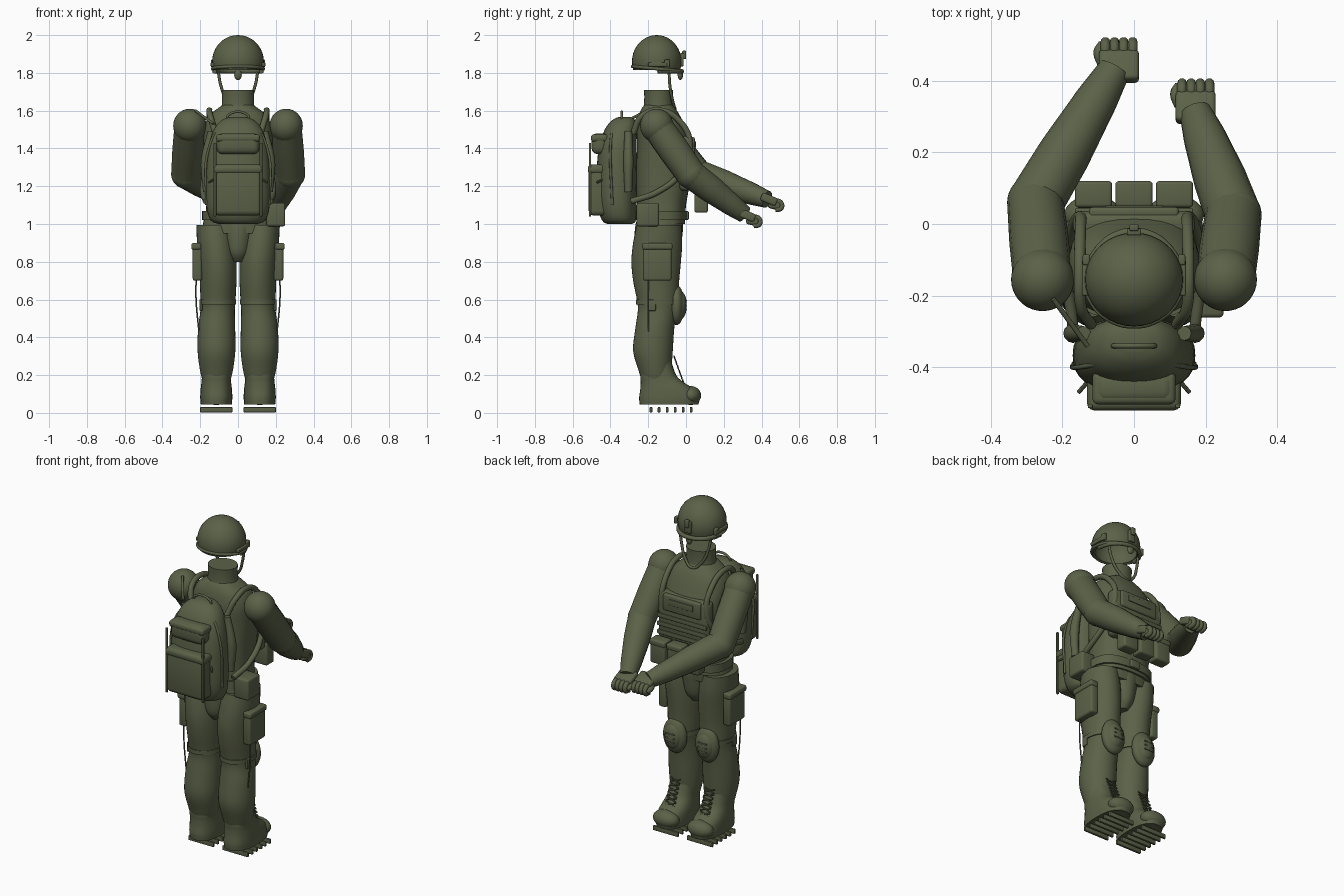
import bpy, bmesh, math
from mathutils import Vector

olive = bpy.data.materials.new("olive_green")
olive.diffuse_color = (0.105, 0.12, 0.064, 1)


def add(name, data):
    ob = bpy.data.objects.new(name, data)
    bpy.context.collection.objects.link(ob)
    data.materials.append(olive)
    return ob


def from_bm(name, bm):
    bmesh.ops.recalc_face_normals(bm, faces=bm.faces)
    me = bpy.data.meshes.new(name)
    bm.to_mesh(me)
    bm.free()
    return add(name, me)


def box(name, c, size, bevel=0.01, rot=(0, 0, 0)):
    bm = bmesh.new()
    bmesh.ops.create_cube(bm, size=1)
    bmesh.ops.scale(bm, vec=size, verts=bm.verts)
    bmesh.ops.bevel(bm, geom=bm.edges[:], offset=min(bevel, min(size) * 0.45), segments=3,
                    profile=0.5, affect='EDGES')
    ob = from_bm(name, bm)
    ob.location, ob.rotation_euler = c, rot
    return ob


def ball(name, c, r, cut=None):
    bm = bmesh.new()
    bmesh.ops.create_uvsphere(bm, u_segments=36, v_segments=20, radius=1)
    bmesh.ops.scale(bm, vec=r, verts=bm.verts)
    if cut is not None:
        bmesh.ops.bisect_plane(bm, geom=bm.verts[:] + bm.edges[:] + bm.faces[:],
                               plane_co=(0, 0, cut), plane_no=(0, 0, 1), clear_inner=True)
    ob = from_bm(name, bm)
    ob.location = c
    return ob


def loft(name, rings, p=2.0, n=36, steps=4):
    """Skin through superellipse rings (cx, cy, z, rx, ry), smoothed between rings."""
    rs = [Vector(r) for r in rings]
    fine = []
    for i in range(len(rs) - 1):
        a, b, c, d = rs[max(i - 1, 0)], rs[i], rs[i + 1], rs[min(i + 2, len(rs) - 1)]
        for k in range(steps):
            t = k / steps
            fine.append(b + (c - a) * (0.5 * t) + (a * 2 - b * 5 + c * 4 - d) * (0.5 * t * t)
                        + (b * 3 - a - c * 3 + d) * (0.5 * t ** 3))
    fine.append(rs[-1])
    bm = bmesh.new()
    loops = []
    for cx, cy, z, rx, ry in fine:
        loop = []
        for k in range(n):
            co, si = math.cos(math.tau * k / n), math.sin(math.tau * k / n)
            loop.append(bm.verts.new((cx + rx * math.copysign(abs(co) ** (2 / p), co),
                                      cy + ry * math.copysign(abs(si) ** (2 / p), si), z)))
        loops.append(loop)
    for a, b in zip(loops, loops[1:]):
        for k in range(n):
            bm.faces.new((a[k], a[(k + 1) % n], b[(k + 1) % n], b[k]))
    bm.faces.new(loops[0])
    bm.faces.new(loops[-1])
    return from_bm(name, bm)


def tube(name, pts, radii, res=6, cyclic=False):
    cu = bpy.data.curves.new(name, 'CURVE')
    cu.dimensions, cu.bevel_depth, cu.bevel_resolution = '3D', 1.0, res
    cu.use_fill_caps, cu.resolution_u = True, 8
    sp = cu.splines.new('BEZIER')
    sp.bezier_points.add(len(pts) - 1)
    sp.use_cyclic_u = cyclic
    for i, (bp, co) in enumerate(zip(sp.bezier_points, pts)):
        bp.co = co
        bp.radius = radii[i] if isinstance(radii, (list, tuple)) else radii
        bp.handle_left_type = bp.handle_right_type = 'AUTO'
    return add(name, cu)


# Helmet, rim, front mount and chin strap
shell = ball("helmet_shell", (0, -0.155, 1.86), (0.137, 0.131, 0.14), cut=-0.045)
sol = shell.modifiers.new("thickness", 'SOLIDIFY')
sol.thickness = 0.014
tube("helmet_rim", [(0.134 * math.cos(a), -0.155 + 0.128 * math.sin(a), 1.822 - 0.012 * math.sin(a))
                    for a in [math.tau * i / 12 for i in range(12)]], 0.009, 3, True)
tube("helmet_brim", [(0.125 * math.cos(a), -0.15 + 0.128 * math.sin(a), 1.808)
                     for a in [math.pi * i / 8 for i in range(9)]], 0.012, 3)
box("helmet_mount", (0, -0.022, 1.87), (0.04, 0.02, 0.07), 0.005)
box("helmet_mount_arm", (0, -0.01, 1.895), (0.025, 0.02, 0.045), 0.005)
ball("helmet_mount_knob", (0, -0.03, 1.79), (0.02, 0.014, 0.028))
tube("chin_strap", [(-0.105, -0.09, 1.81), (-0.09, -0.085, 1.73), (-0.055, -0.07, 1.65), (0, -0.058, 1.61),
                    (0.055, -0.07, 1.65), (0.09, -0.085, 1.73), (0.105, -0.09, 1.81)], 0.008, 3)
for s in (-1, 1):
    box("helmet_side_rail", (s * 0.135, -0.15, 1.845), (0.02, 0.10, 0.022), 0.005)
    box("helmet_side_clip", (s * 0.133, -0.10, 1.85), (0.02, 0.03, 0.04), 0.005)

# Neck and torso
loft("neck", [(0, -0.145, 1.57, 0.105, 0.095), (0, -0.145, 1.62, 0.088, 0.08),
              (0, -0.145, 1.665, 0.084, 0.076), (0, -0.145, 1.71, 0.085, 0.077)])
loft("torso", [(0, -0.13, 1.0, 0.18, 0.125), (0, -0.13, 1.1, 0.168, 0.13), (0, -0.12, 1.25, 0.172, 0.145),
               (0, -0.115, 1.4, 0.182, 0.145), (0, -0.13, 1.5, 0.18, 0.13), (0, -0.14, 1.57, 0.155, 0.11),
               (0, -0.145, 1.61, 0.11, 0.09), (0, -0.145, 1.63, 0.08, 0.075)], p=2.5)
loft("belt", [(0, -0.132, z, 0.19, 0.135) for z in (1.02, 1.07)], p=2.6, steps=1)
box("belt_buckle", (0, 0.005, 1.045), (0.06, 0.02, 0.045), 0.005)

# Chest vest, webbing and magazine pouches
box("vest_front", (0, 0.0, 1.32), (0.34, 0.07, 0.29), 0.025)
box("vest_pocket", (0, 0.032, 1.41), (0.25, 0.03, 0.10), 0.01)
box("vest_patch", (0, 0.048, 1.42), (0.16, 0.008, 0.035), 0.003)
for z in (1.22, 1.27, 1.32):
    box("vest_webbing", (0, 0.037, z), (0.33, 0.012, 0.025), 0.004)
for x in (-0.113, 0, 0.113):
    box("magazine_pouch", (x, 0.08, 1.13), (0.1, 0.072, 0.14), 0.012)
    box("magazine_pouch_flap", (x, 0.083, 1.187), (0.104, 0.074, 0.035), 0.01)
box("hip_pouch", (0.2, -0.202, 1.05), (0.1, 0.118, 0.125), 0.012)

# Backpack with pockets and handle
loft("backpack", [(0, -0.35, 1.0, 0.10, 0.065), (0, -0.355, 1.02, 0.145, 0.09), (0, -0.365, 1.1, 0.168, 0.103),
                  (0, -0.367, 1.25, 0.17, 0.107), (0, -0.362, 1.4, 0.158, 0.10), (0, -0.345, 1.5, 0.128, 0.085),
                  (0, -0.33, 1.55, 0.085, 0.06), (0, -0.325, 1.567, 0.04, 0.03)], p=2.4)
box("backpack_lower_pocket", (0, -0.465, 1.18), (0.25, 0.10, 0.27), 0.025)
box("backpack_lower_flap", (0, -0.47, 1.29), (0.262, 0.10, 0.05), 0.02)
box("backpack_upper_pocket", (0, -0.455, 1.425), (0.225, 0.09, 0.11), 0.03)
box("backpack_pocket_flap", (0, -0.458, 1.455), (0.232, 0.09, 0.04), 0.015)
tube("backpack_handle", [(-0.06, -0.34, 1.55), (-0.05, -0.34, 1.578), (0.05, -0.34, 1.578), (0.06, -0.34, 1.55)],
     0.007, 3)
tube("backpack_zip", [(-0.168, -0.39, 1.1), (-0.155, -0.40, 1.4), (-0.09, -0.39, 1.51), (0, -0.385, 1.535),
                      (0.09, -0.39, 1.51), (0.155, -0.40, 1.4), (0.168, -0.39, 1.1)], 0.007, 3)
tube("rifle_sling_rod", [(-0.225, -0.21, 1.6), (-0.13, -0.34, 1.53)], 0.007, 3)
for s in (-1, 1):
    box("backpack_strap", (s * 0.122, -0.508, 1.235), (0.014, 0.012, 0.39), 0.004)
    tube("backpack_side_roll", [(s * 0.165, -0.305, 1.17), (s * 0.17, -0.305, 1.33), (s * 0.14, -0.305, 1.49)],
         [0.02, 0.027, 0.02], 4)
    tube("strap_tail", [(s * 0.12, -0.43, 1.24), (s * 0.155, -0.47, 1.22)], 0.006, 2)
    tube("shoulder_strap", [(s * 0.12, -0.28, 1.48), (s * 0.148, -0.23, 1.575), (s * 0.152, -0.13, 1.60),
                            (s * 0.15, -0.03, 1.54), (s * 0.15, 0.02, 1.43), (s * 0.175, -0.03, 1.27),
                            (s * 0.185, -0.15, 1.17), (s * 0.17, -0.29, 1.12)], 0.016, 4)

# Arms and gloved hands
arms = [((0.255, -0.155, 1.52), (0.277, 0.025, 1.265), (0.172, 0.31, 1.05), (0.172, 0.345, 1.02)),
        ((-0.255, -0.155, 1.52), (-0.275, 0.06, 1.265), (-0.055, 0.43, 1.13), (-0.042, 0.46, 1.105))]
for sh, el, wr, hand in arms:
    S, E, W = Vector(sh), Vector(el), Vector(wr)
    ball("shoulder", sh, (0.088, 0.088, 0.09))
    tube("upper_arm", [S, S.lerp(E, 0.5), E], [0.082, 0.083, 0.079])
    ball("elbow", el, (0.079,) * 3)
    tube("forearm", [E, E.lerp(W, 0.35), E.lerp(W, 0.75), W], [0.078, 0.074, 0.06, 0.046])
    x, y, z = hand
    box("glove_cuff", (x, y - 0.02, z + 0.025), (0.112, 0.09, 0.045), 0.012, (-0.4, 0, 0))
    box("palm", (x, y + 0.01, z), (0.098, 0.07, 0.055), 0.015, (-0.25, 0, 0))
    for i in range(4):
        fx = x - 0.038 + i * 0.0255
        tube("finger", [(fx, y, z + 0.014), (fx, y + 0.038, z + 0.012), (fx, y + 0.045, z - 0.02),
                        (fx, y + 0.012, z - 0.03)], 0.0135, 3)
    tube("thumb", [(x - 0.045, y - 0.015, z + 0.005), (x - 0.056, y + 0.02, z), (x - 0.045, y + 0.04, z - 0.012)],
         0.015, 3)

# Trousers, knee pads, cargo pockets and boots
loft("crotch", [(0, -0.15, 0.80, 0.04, 0.08), (0, -0.15, 0.85, 0.075, 0.115), (0, -0.145, 0.95, 0.095, 0.127),
                (0, -0.14, 1.01, 0.12, 0.125)])
loft("waist", [(0, -0.142, 0.95, 0.195, 0.118), (0, -0.138, 1.03, 0.18, 0.125)], p=2.5)
for s in (-1, 1):
    loft("trouser_leg", [(s * a, *r) for a, *r in (
        (0.125, -0.142, 0.995, 0.095, 0.118), (0.117, -0.15, 0.9, 0.1, 0.13), (0.108, -0.158, 0.8, 0.1, 0.131),
        (0.105, -0.158, 0.7, 0.097, 0.122), (0.106, -0.15, 0.6, 0.093, 0.11), (0.108, -0.152, 0.54, 0.091, 0.103),
        (0.113, -0.165, 0.45, 0.098, 0.103), (0.114, -0.175, 0.33, 0.1, 0.105), (0.114, -0.165, 0.23, 0.088, 0.088),
        (0.114, -0.16, 0.175, 0.075, 0.075))])
    loft("knee_strap", [(s * 0.107, -0.15, z, 0.097, 0.114) for z in (0.575, 0.6)], steps=1)
    ball("knee_pad", (s * 0.108, -0.05, 0.57), (0.075, 0.042, 0.105))
    ball("knee_cap", (s * 0.108, -0.03, 0.57), (0.054, 0.034, 0.075))
    for z in (0.545, 0.57, 0.595):
        box("knee_ridge", (s * 0.108, 0.0, z), (0.06, 0.008, 0.008), 0.002)
    box("strap_buckle", (s * 0.196, -0.18, 0.57), (0.015, 0.04, 0.06), 0.004)
    box("cargo_pocket", (s * 0.215, -0.152, 0.795), (0.05, 0.15, 0.19), 0.012)
    box("cargo_flap", (s * 0.221, -0.152, 0.882), (0.052, 0.16, 0.035), 0.01)
    tube("leg_cord", [(s * 0.222, -0.2, 0.71), (s * 0.222, -0.2, 0.6), (s * 0.207, -0.2, 0.43)], 0.004, 2)
    loft("boot", [(s * 0.115, *r) for r in (
        (-0.09, 0.045, 0.082, 0.155), (-0.088, 0.08, 0.085, 0.16), (-0.1, 0.125, 0.083, 0.142),
        (-0.128, 0.165, 0.078, 0.112), (-0.147, 0.2, 0.076, 0.095), (-0.157, 0.27, 0.075, 0.08))], p=2.5)
    ball("boot_toe", (s * 0.115, 0.025, 0.092), (0.08, 0.055, 0.05))
    for i in range(6):
        box("sole_tread", (s * 0.115, -0.185 + i * 0.0424, 0.0165), (0.17, 0.014, 0.027), 0.003)
    for i in range(6):
        y, z = -0.015 - i * 0.009, 0.165 + i * 0.025
        for d in (-1, 1):
            tube("boot_lace", [(s * 0.115 - 0.032, y + 0.003 * d, z - 0.01 * d),
                               (s * 0.115 + 0.032, y - 0.003 * d, z + 0.01 * d)], 0.004, 1)

# Turn curves and modifiers into meshes, smooth with sharp edges kept
bpy.ops.object.select_all(action='SELECT')
bpy.context.view_layer.objects.active = shell
bpy.ops.object.convert(target='MESH')
bpy.ops.object.shade_smooth_by_angle(angle=math.radians(40))
